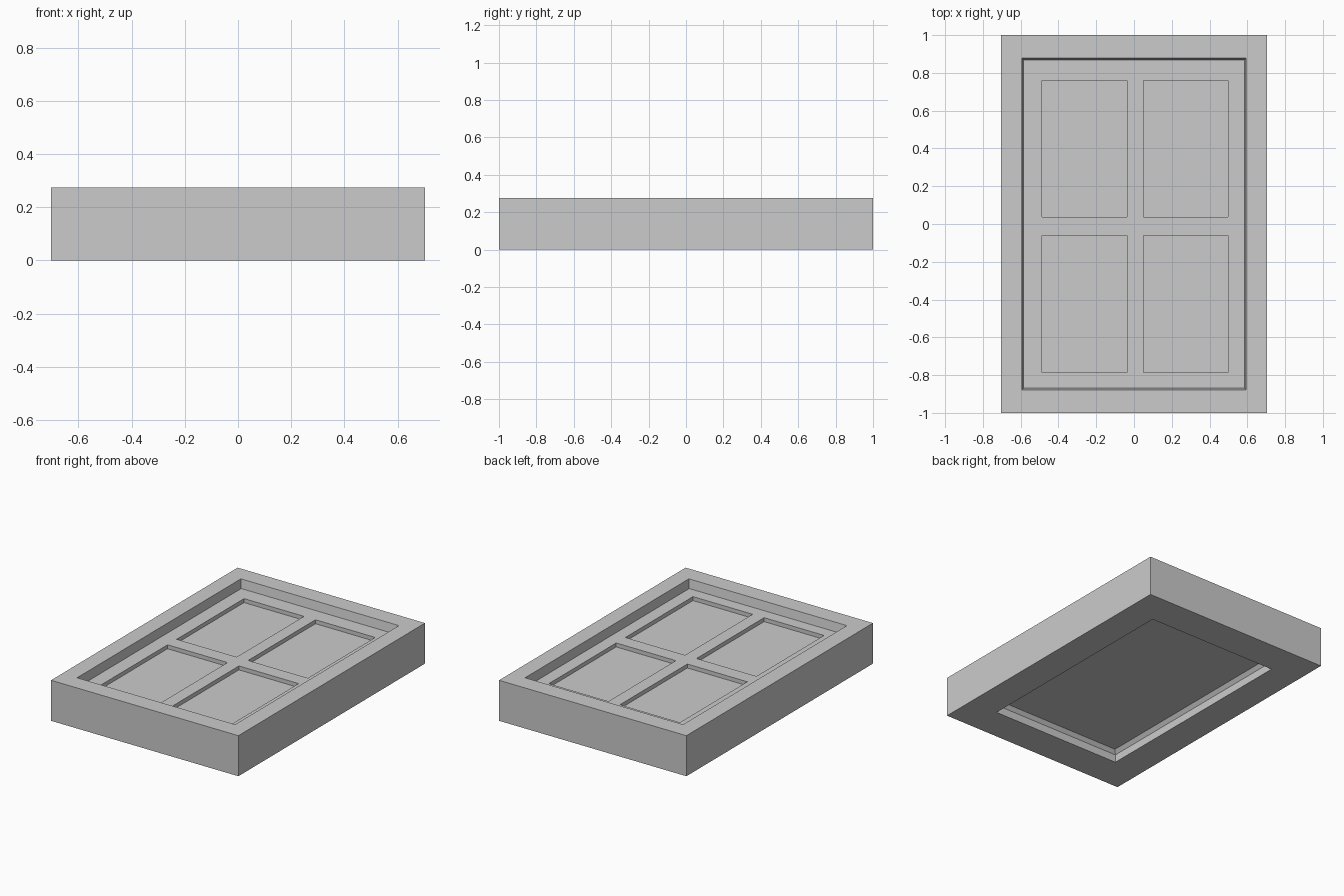
import bpy, bmesh
from mathutils import Matrix, Vector

if "Cube" in bpy.data.objects:
    bpy.data.objects.remove(bpy.data.objects["Cube"])


def finish(name, bm):
    bmesh.ops.recalc_face_normals(bm, faces=bm.faces)
    mesh = bpy.data.meshes.new(name)
    bm.to_mesh(mesh)
    bm.free()
    obj = bpy.data.objects.new(name, mesh)
    bpy.context.collection.objects.link(obj)
    return obj


def add_box(bm, x0, x1, y0, y1, z0, z1):
    size = Vector((x1 - x0, y1 - y0, z1 - z0))
    mid = Vector((x0 + x1, y0 + y1, z0 + z1)) / 2
    bmesh.ops.create_cube(bm, size=1, matrix=Matrix.Translation(mid) @ Matrix.Diagonal(size).to_4x4())


LEAF_BOTTOM, LEAF_TOP, PANEL_FLOOR = 0.078, 0.215, 0.188

# Frame and leaf in one solid: rectangular rings from the underside, round the
# outside, to the top of the leaf (half width, half length, height)
section = [
    (0.470, 0.747, LEAF_BOTTOM), (0.490, 0.767, 0.053),  # sloped lower lip
    (0.490, 0.767, 0),
    (0.703, 1.00, 0), (0.703, 1.00, 0.275),
    (0.593, 0.878, 0.275), (0.584, 0.869, LEAF_TOP),     # sloped upper reveal
]
bm = bmesh.new()
rings = [[bm.verts.new((sx * x, sy * y, z)) for sx, sy in ((-1, -1), (1, -1), (1, 1), (-1, 1))]
         for x, y, z in section]
for a, b in zip(rings, rings[1:]):
    for j in range(4):
        k = (j + 1) % 4
        bm.faces.new((a[j], a[k], b[k], b[j]))
bm.faces.new(rings[0])
bm.faces.new(rings[-1])
body = finish("framed_leaf", bm)

# Four sunken panels cut into the leaf
bm = bmesh.new()
for x0, x1 in ((-0.486, -0.036), (0.050, 0.498)):
    for y0, y1 in ((-0.786, -0.061), (0.037, 0.759)):
        add_box(bm, x0, x1, y0, y1, PANEL_FLOOR, 0.35)
cutter = finish("panel_cutter", bm)
cutter.hide_render = True
cutter.hide_set(True)
cut = body.modifiers.new("panels", "BOOLEAN")
cut.operation = "DIFFERENCE"
cut.solver = "EXACT"
cut.object = cutter
